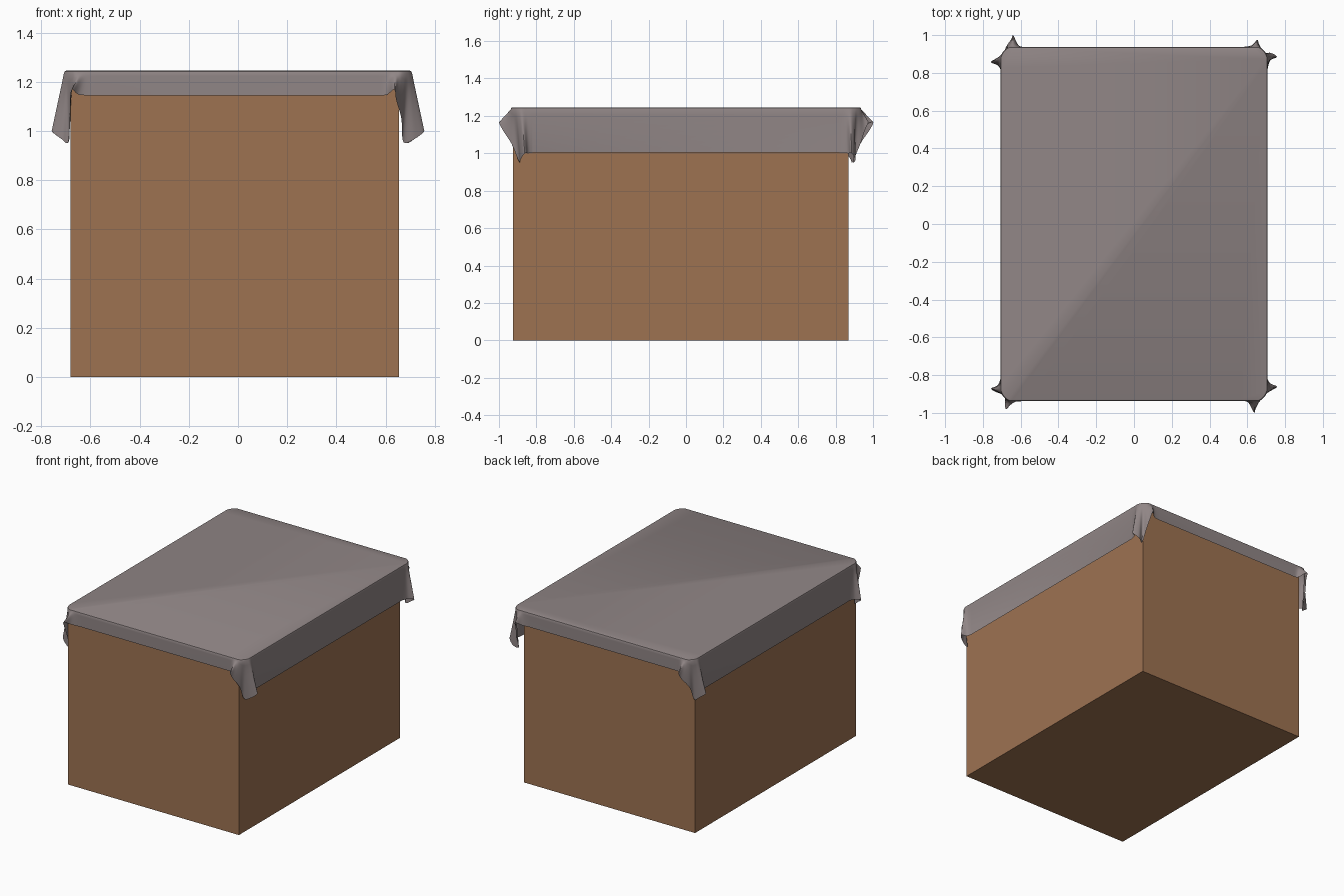
import bpy, bmesh, math
from mathutils import Vector

if "Cube" in bpy.data.objects:
    bpy.data.objects.remove(bpy.data.objects["Cube"])


def material(name, rgb):
    m = bpy.data.materials.new(name)
    m.diffuse_color = (*rgb, 1)
    m.use_nodes = True
    m.node_tree.nodes["Principled BSDF"].inputs["Base Color"].default_value = m.diffuse_color
    return m


cardboard = material("warm brown", (0.34, 0.17, 0.083))
fabric = material("warm grey", (0.28, 0.237, 0.237))

# Solid box, slightly off centre under the cloth
bpy.ops.mesh.primitive_cube_add(size=1, location=(-0.0125, -0.0275, 0.615))
box = bpy.context.object
box.name = "box"
box.scale = (1.335, 1.795, 1.23)
bpy.ops.object.transform_apply(location=False, rotation=False, scale=True)
box.data.materials.append(cardboard)

TOP = 1.245
# Corner rim in plan, from the short side round to the long side
RIM = [(.57, .937), (.61, .937), (.64, .937), (.66, .937), (.675, .93),
       (.69, .916), (.70, .90), (.707, .88), (.707, .85), (.707, .82)]


def hem(ear_x, ear_y, side_y, inner):
    """Hem of one corner: fold on the short side, hanging tip, fold on the long side."""
    return [(.57, .937, 1.145), (ear_x - .03, .945, 1.147), (ear_x, ear_y, 1.168),
            (ear_x + .008, ear_y - .018, 1.125), (inner - .008, .932, 1.05),
            (inner, .893, .955), (.718, side_y + .022, .968),
            (.757, side_y, 1.0), (.722, side_y - .018, 1.0), (.707, .82, 1.003)]


def spline(points, steps=5):
    """Smooth open curve through the points."""
    p = [Vector(q) for q in points]
    p = [p[0]] + p + [p[-1]]
    out = []
    for i in range(1, len(p) - 2):
        a, b, c, d = p[i - 1:i + 3]
        for k in range(steps):
            t = k / steps
            out.append(b + (c - a) * (t / 2) + (2 * a - 5 * b + 4 * c - d) * (t * t / 2)
                       + (3 * b - a - 3 * c + d) * (t ** 3 / 2))
    return out + [p[-1]]


# Four corners counter-clockwise: x sign, y sign, fold shape
corners = [(1, -1, (.635, .998, .862, .672)), (1, 1, (.652, .975, .885, .68)),
           (-1, 1, (.64, 1.0, .858, .688)), (-1, -1, (.675, .98, .872, .69))]
rim, skirt = [], []
for sx, sy, shape in corners:
    r = spline([(x, y, TOP) for x, y in RIM])
    h = spline(hem(*shape))
    if sx == sy:
        r.reverse()
        h.reverse()
    sign = Vector((sx, sy, 1))
    rim += [v * sign for v in r]
    skirt += [v * sign for v in h]

# Draped cloth: flat top, softly rounded rim, hanging skirt
bm = bmesh.new()
rings = [[bm.verts.new((v.x * (1 - .012), v.y * (1 - .009), TOP)) for v in rim],
         [bm.verts.new((v.x * (1 - .004), v.y * (1 - .003), TOP - .003)) for v in rim]]
for j in range(9):
    t = j / 8
    ring = []
    for a, b in zip(rim, skirt):
        start = Vector((a.x, a.y, TOP - .011))
        ring.append(bm.verts.new(start.lerp(b, t)))
    rings.append(ring)
n = len(rim)
bm.faces.new(rings[0])
for upper, lower in zip(rings, rings[1:]):
    for i in range(n):
        k = (i + 1) % n
        bm.faces.new((upper[i], lower[i], lower[k], upper[k]))
mesh = bpy.data.meshes.new("draped_cloth")
bm.to_mesh(mesh)
bm.free()
cloth = bpy.data.objects.new("draped_cloth", mesh)
bpy.context.collection.objects.link(cloth)
mesh.materials.append(fabric)
bpy.ops.object.select_all(action='DESELECT')
cloth.select_set(True)
bpy.context.view_layer.objects.active = cloth
bpy.ops.object.shade_smooth_by_angle(angle=math.radians(40))
